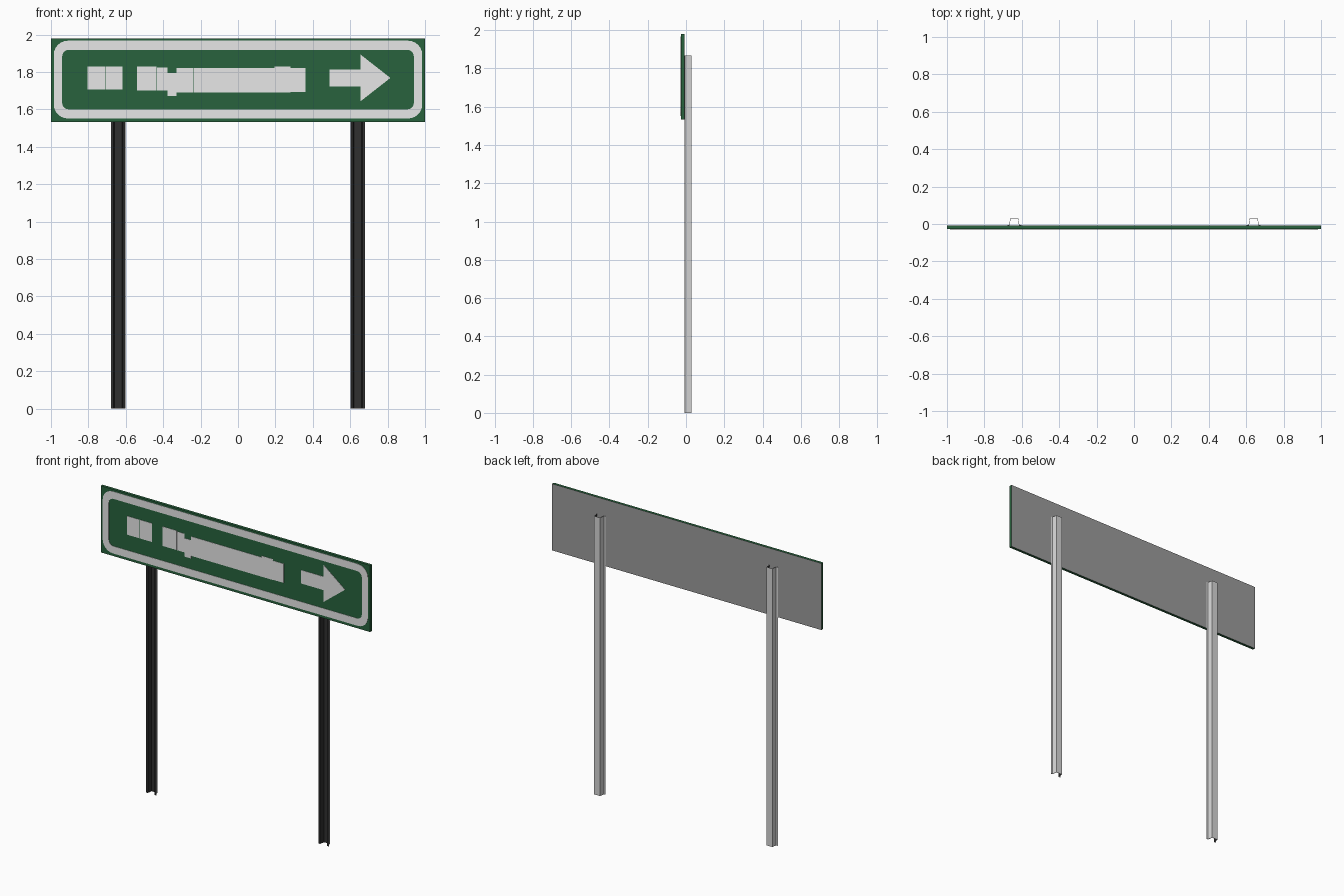
import bpy, bmesh, math

cube = bpy.data.objects.get("Cube")
if cube:
    bpy.data.objects.remove(cube)


def material(name, rgb):
    m = bpy.data.materials.new(name)
    m.use_nodes = True
    col = (*rgb, 1)
    m.diffuse_color = col
    m.node_tree.nodes["Principled BSDF"].inputs["Base Color"].default_value = col
    return m


GREEN = material("sign green", (0.021, 0.123, 0.047))
WHITE = material("marking white", (0.8, 0.8, 0.8))
BACK = material("panel back grey", (0.33, 0.33, 0.33))
METAL = material("post metal", (0.68, 0.68, 0.68))
DARK = material("post inside dark", (0.03, 0.03, 0.03))


def finish(bm, name, mats, rule=None):
    bmesh.ops.recalc_face_normals(bm, faces=bm.faces[:])
    bm.normal_update()
    if rule:
        for f in bm.faces:
            f.material_index = rule(f)
    me = bpy.data.meshes.new(name)
    bm.to_mesh(me)
    bm.free()
    for m in mats:
        me.materials.append(m)
    ob = bpy.data.objects.new(name, me)
    bpy.context.collection.objects.link(ob)
    return ob


def extrude(bm, vec):
    geo = bmesh.ops.extrude_face_region(bm, geom=bm.faces[:])["geom"]
    bmesh.ops.translate(bm, vec=vec, verts=[g for g in geo if isinstance(g, bmesh.types.BMVert)])


# Plate: an outline in x and z, thickened from y0 to y1
def plate(name, outline, y0, y1, mats, rule=None):
    bm = bmesh.new()
    bm.faces.new([bm.verts.new((x, y0, z)) for x, z in outline])
    extrude(bm, (0, y1 - y0, 0))
    return finish(bm, name, mats, rule)


def rect(x0, x1, z0, z1):
    return [(x0, z0), (x1, z0), (x1, z1), (x0, z1)]


def rounded(hx, hz, cz, r, steps=6):
    pts = []
    for q, (sx, sz) in enumerate([(1, 1), (-1, 1), (-1, -1), (1, -1)]):
        for i in range(steps + 1):
            a = math.pi / 2 * (q + i / steps)
            pts.append((sx * (hx - r) + r * math.cos(a), cz + sz * (hz - r) + r * math.sin(a)))
    return pts


FRONT, FACE, REAR = -0.029, -0.027, -0.008

# Sign panel, green with a grey back
plate("sign_panel", rect(-1, 1, 1.533, 1.98), FACE, REAR, [GREEN, BACK],
      lambda f: 1 if f.normal.y > 0.5 else 0)

# Rounded border frame
bm = bmesh.new()
outer, inner = [[bm.verts.new((x, FACE, z)) for x, z in loop] for loop in
                (rounded(0.985, 0.208, 1.759, 0.075), rounded(0.94, 0.159, 1.759, 0.035))]
n = len(outer)
for i in range(n):
    j = (i + 1) % n
    bm.faces.new((outer[i], outer[j], inner[j], inner[i]))
extrude(bm, (0, FRONT - FACE, 0))
finish(bm, "border_frame", [WHITE])

# Arrow pointing along +x
MID = 1.768
half = [(0.49, 0.045), (0.655, 0.045), (0.655, 0.125)]
plate("arrow", [(x, MID + h) for x, h in half] + [(0.815, MID)]
      + [(x, MID - h) for x, h in reversed(half)], FRONT, FACE, [WHITE])

# Row of blank blocks: start, end, bottom, top
blocks = [
    (-0.805, -0.712, 1.705, 1.83), (-0.709, -0.618, 1.705, 1.83),
    (-0.54, -0.436, 1.70, 1.83), (-0.433, -0.377, 1.70, 1.825),
    (-0.377, -0.328, 1.672, 1.795),
    (-0.328, -0.24, 1.69, 1.82), (-0.239, -0.155, 1.69, 1.82),
    (-0.154, -0.07, 1.69, 1.82), (-0.069, 0.195, 1.69, 1.82),
    (0.195, 0.28, 1.69, 1.83), (0.28, 0.36, 1.692, 1.82),
]
for i, b in enumerate(blocks):
    plate(f"marking_block_{i + 1}", rect(*b), FRONT, FACE, [WHITE])

# Posts: hat-shaped channels, open to the front, dark inside
OUTER = [(0.039, -0.005), (0.027, -0.004), (0.022, 0.029)]
INNER = [(0.036, -0.008), (0.025, -0.007), (0.020, 0.027)]


def mirrored(pts):
    return pts + [(-x, y) for x, y in reversed(pts)]


def post(name, cx, height=1.868):
    bm = bmesh.new()
    out, inn = mirrored(OUTER), mirrored(INNER)
    rings = [[[bm.verts.new((cx + x, y, z)) for x, y in p] for p in (out, inn)]
             for z in (0, height)]
    (o0, i0), (o1, i1) = rings
    dark = set()
    for k in range(len(out) - 1):
        bm.faces.new((o0[k], o0[k + 1], o1[k + 1], o1[k]))
        dark.add(bm.faces.new((i0[k], i0[k + 1], i1[k + 1], i1[k])))
        for o, i in rings:
            bm.faces.new((o[k], o[k + 1], i[k + 1], i[k]))
    for k in (0, -1):
        bm.faces.new((o0[k], o1[k], i1[k], i0[k]))
    finish(bm, name, [METAL, DARK], lambda f: 1 if f in dark else 0)


for side, cx in (("left", 0.64), ("right", -0.64)):
    post(f"{side}_post", cx)
